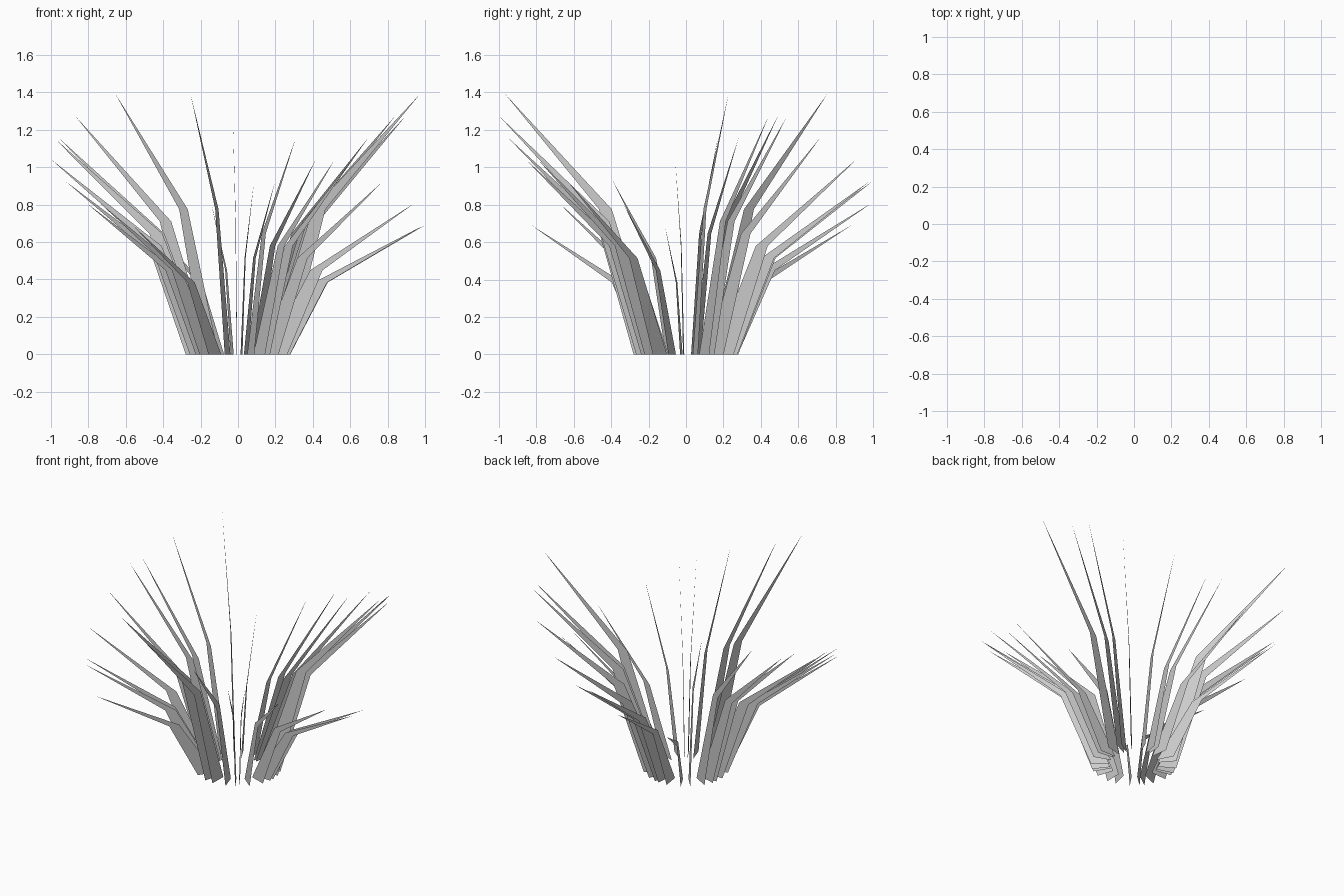
import bpy, math

if "Cube" in bpy.data.objects:
    bpy.data.objects.remove(bpy.data.objects["Cube"])

STEP = -2.399  # golden angle in radians, turning clockwise


def blade(index):
    """One flat leaf standing in a vertical radial plane, bent outward at the middle."""
    angle = index * STEP
    # leaf heights repeat in a cycle of seven
    height = 0.69 + 0.117 * (index % 7)
    bend = 0.557 * height
    # profile as (radius, height): base, bend, pointed tip
    profile = [(0.16, 0), (0.28, 0), (0.48, bend), (1.0, height), (0.41, bend)]
    c, s = math.cos(angle), math.sin(angle)
    verts = [(r * c, r * s, z) for r, z in profile]
    mesh = bpy.data.meshes.new("leaf_blade")
    mesh.from_pydata(verts, [], [(0, 1, 2, 4), (4, 2, 3)])
    obj = bpy.data.objects.new(f"leaf_blade_{index + 1}", mesh)
    bpy.context.collection.objects.link(obj)


# Leaves spread around the clump by the golden angle
for i in range(27):
    blade(i)
